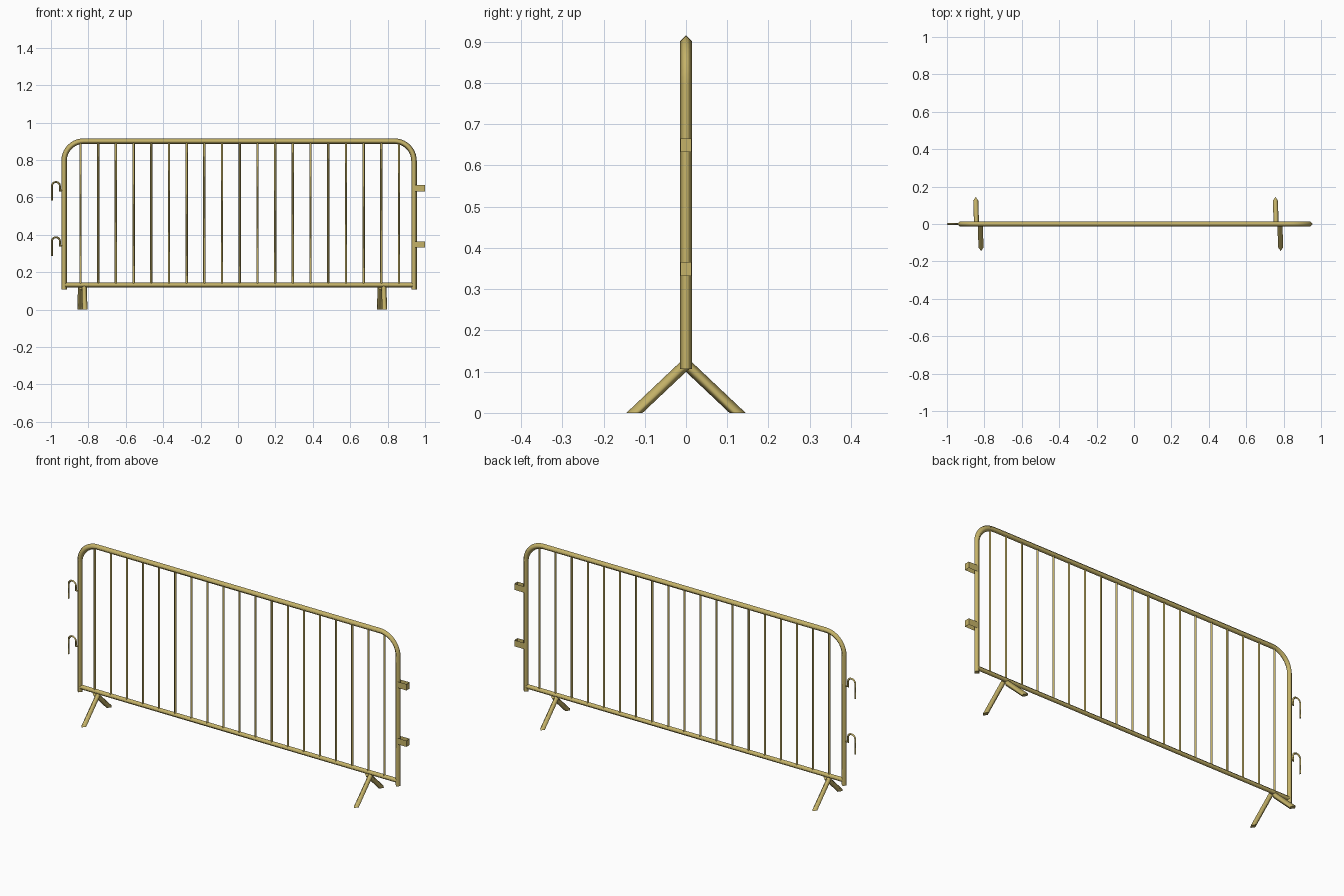
import bpy, bmesh, math
from mathutils import Vector

if "Cube" in bpy.data.objects:
    bpy.data.objects.remove(bpy.data.objects["Cube"])

paint = bpy.data.materials.new("khaki yellow paint")
paint.diffuse_color = (0.56, 0.45, 0.14, 1)
paint.use_nodes = True
paint.node_tree.nodes["Principled BSDF"].inputs["Base Color"].default_value = paint.diffuse_color


def finish(name, bm):
    me = bpy.data.meshes.new(name)
    bm.to_mesh(me)
    bm.free()
    me.materials.append(paint)
    ob = bpy.data.objects.new(name, me)
    bpy.context.collection.objects.link(ob)
    return ob


def tube(name, path, r, normal=(0, 1, 0), sides=4, floor_cut=False):
    """Sweep a low-sided, smooth-shaded tube along a planar path."""
    pts = [Vector(p) for p in path]
    n = Vector(normal)
    bm = bmesh.new()
    rings = []
    for i, p in enumerate(pts):
        a = (p - pts[i - 1]).normalized() if i else None
        b = (pts[i + 1] - p).normalized() if i < len(pts) - 1 else None
        t = ((a or b) + (b or a)).normalized()
        side = t.cross(n).normalized() / max(t.dot(a or b), 0.5)
        rings.append([bm.verts.new(p + r * (n * math.cos(k * math.tau / sides)
                                            + side * math.sin(k * math.tau / sides)))
                      for k in range(sides)])
    if floor_cut:  # slide the last ring along the tube onto the ground
        d = pts[-1] - pts[-2]
        for v in rings[-1]:
            v.co -= d * (v.co.z / d.z)
    for u, w in zip(rings, rings[1:]):
        for k in range(sides):
            f = bm.faces.new((u[k], u[(k + 1) % sides], w[(k + 1) % sides], w[k]))
            f.smooth = True
    for ring in (rings[0], rings[-1]):
        cap = bm.faces.new(ring)
        for e in cap.edges:
            e.smooth = False
    bmesh.ops.recalc_face_normals(bm, faces=bm.faces)
    return finish(name, bm)


def arc(cx, cz, r, a0, a1, n):
    return [(cx + r * math.cos(math.radians(a0 + (a1 - a0) * i / n)), 0,
             cz + r * math.sin(math.radians(a0 + (a1 - a0) * i / n)))
            for i in range(n + 1)]


# Outer frame: two posts and top rail with rounded corners
L, R, TOP, BEND = -0.93, 0.941, 0.901, 0.105
tube("outer_frame",
     [(L, 0, 0.107)] + arc(L + BEND, TOP - BEND, BEND, 180, 90, 10)
     + arc(R - BEND, TOP - BEND, BEND, 90, 0, 10) + [(R, 0, 0.107)], 0.0147)

# Bottom rail
tube("bottom_rail", [(L, 0, 0.132), (R, 0, 0.132)], 0.013)

# Upright infill bars
for i in range(19):
    x = -0.842 + i * 0.0946
    tube(f"upright_bar_{i + 1}", [(x, 0, 0.132), (x, 0, 0.898)], 0.0062)

# Splayed feet, front and back legs set side by side
for side, x in (("left", -0.832), ("right", 0.770)):
    for end, s in (("front", -1), ("back", 1)):
        tube(f"{side}_{end}_leg",
             [(x - s * 0.010, 0, 0.118), (x - s * 0.014, s * 0.125, 0)],
             0.0135, normal=(1, 0, 0), floor_cut=True)

for label, z in (("upper", 0.649), ("lower", 0.354)):
    # Coupling hook on the left post
    tube(f"{label}_hook",
         [(L, 0, z - 0.012), (-0.952, 0, z - 0.012)]
         + arc(-0.9735, z + 0.012, 0.0215, 0, 180, 8)
         + [(-0.995, 0, z - 0.066)], 0.005)

for label, z in (("upper", 0.649), ("lower", 0.349)):
    # Thin open-ended socket on the right post
    bm = bmesh.new()
    x0, x1, y, h = 0.943, 1.0, 0.0135, 0.0165
    outline = [(x0, -y), (x1, -y), (x1, y), (x0, y)]
    lo = [bm.verts.new((a, b, z - h)) for a, b in outline]
    hi = [bm.verts.new((a, b, z + h)) for a, b in outline]
    for k in range(3):
        bm.faces.new((lo[k], lo[k + 1], hi[k + 1], hi[k]))
    finish(f"{label}_socket", bm)
